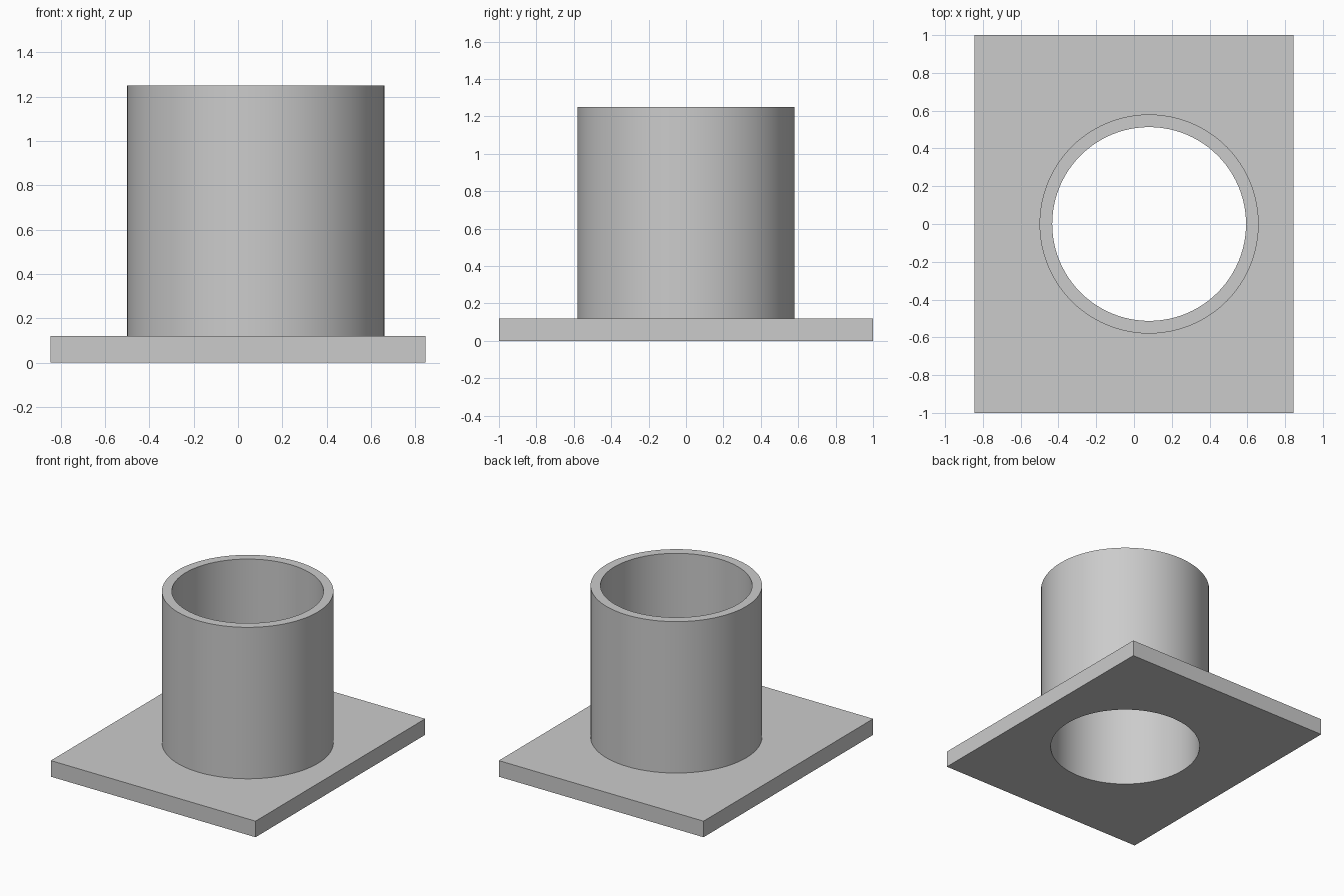
import bpy
import bmesh
from math import cos, sin, tau

cube = bpy.data.objects.get("Cube")
if cube:
    bpy.data.objects.remove(cube, do_unlink=True)

HALF_X, HALF_Y = 0.845, 1.0
PLATE_TOP, TUBE_TOP = 0.12, 1.25
CENTRE_X, OUTER, INNER = 0.08, 0.58, 0.513
SIDES = 96

grey = bpy.data.materials.new("plain_grey")
grey.use_nodes = True
colour = (0.6, 0.6, 0.6, 1)
grey.diffuse_color = colour
grey.node_tree.nodes["Principled BSDF"].inputs["Base Color"].default_value = colour


def ring(bm, radius, z):
    return [bm.verts.new((CENTRE_X + radius * cos(tau * i / SIDES),
                          radius * sin(tau * i / SIDES), z)) for i in range(SIDES)]


def loop_edges(bm, verts):
    return [bm.edges.new((v, verts[i - 1])) for i, v in enumerate(verts)]


def finish(bm, name):
    bmesh.ops.recalc_face_normals(bm, faces=bm.faces)
    mesh = bpy.data.meshes.new(name)
    bm.to_mesh(mesh)
    bm.free()
    mesh.materials.append(grey)
    obj = bpy.data.objects.new(name, mesh)
    bpy.context.collection.objects.link(obj)
    bpy.ops.object.select_all(action="DESELECT")
    obj.select_set(True)
    bpy.context.view_layer.objects.active = obj
    bpy.ops.object.shade_smooth_by_angle()


# Base plate: rectangle with a round hole, extruded upward
bm = bmesh.new()
corners = [bm.verts.new((sx * HALF_X, sy * HALF_Y, 0))
           for sx, sy in ((-1, -1), (1, -1), (1, 1), (-1, 1))]
outline = loop_edges(bm, corners) + loop_edges(bm, ring(bm, INNER, 0))
bmesh.ops.triangle_fill(bm, edges=outline, use_beauty=True)
bottom = list(bm.faces)
top = bmesh.ops.extrude_face_region(bm, geom=bottom, use_keep_orig=True)["geom"]
bmesh.ops.translate(bm, vec=(0, 0, PLATE_TOP),
                    verts=[g for g in top if isinstance(g, bmesh.types.BMVert)])
finish(bm, "base_plate")

# Tube: outer wall, rim and bore, standing on the plate
bm = bmesh.new()
rings = [ring(bm, r, z) for r, z in ((OUTER, PLATE_TOP), (OUTER, TUBE_TOP),
                                     (INNER, TUBE_TOP), (INNER, PLATE_TOP))]
for a, b in zip(rings, rings[1:]):
    for i in range(SIDES):
        bm.faces.new((a[i - 1], a[i], b[i], b[i - 1]))
finish(bm, "tube")
# The tube is open underneath, so point its walls away from the solid material
tube = bpy.data.objects["tube"].data
if tube.polygons[0].normal.dot(tube.polygons[0].center) < 0:
    tube.flip_normals()
